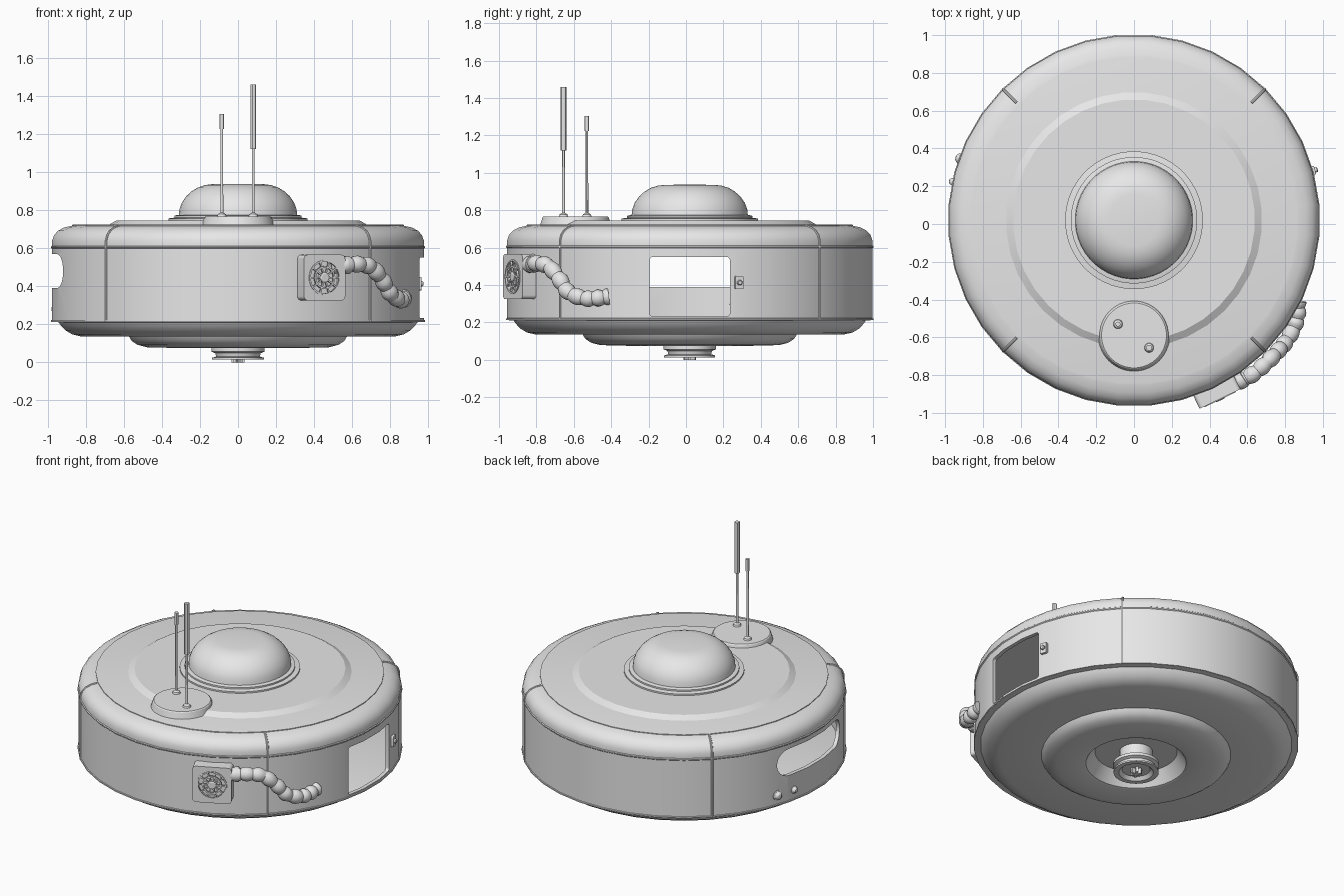
import bpy, bmesh
from math import sin, cos, pi, radians
from mathutils import Matrix, Vector

if "Cube" in bpy.data.objects:
    bpy.data.objects.remove(bpy.data.objects["Cube"])

CY = 0.02                     # the disc axis sits slightly behind the origin
R = 0.98                      # wall radius
parts = []

grey = bpy.data.materials.new("plain_grey")
grey.use_nodes = True
grey.diffuse_color = (0.8, 0.8, 0.8, 1)
grey.node_tree.nodes["Principled BSDF"].inputs["Base Color"].default_value = (0.8, 0.8, 0.8, 1)


def finish(name, bm, matrix=Matrix()):
    bmesh.ops.recalc_face_normals(bm, faces=bm.faces)
    bm.transform(matrix)
    mesh = bpy.data.meshes.new(name)
    bm.to_mesh(mesh)
    bm.free()
    mesh.materials.append(grey)
    obj = bpy.data.objects.new(name, mesh)
    bpy.context.collection.objects.link(obj)
    parts.append(obj)
    return obj


def lathe(name, profile, segs=36, matrix=Matrix.Translation((0, CY, 0)), closed=False):
    bm = bmesh.new()
    vs = [bm.verts.new((r, 0, z)) for r, z in profile]
    pairs = list(zip(vs, vs[1:])) + ([(vs[-1], vs[0])] if closed else [])
    edges = [bm.edges.new(p) for p in pairs]
    bmesh.ops.spin(bm, geom=vs + edges, cent=(0, 0, 0), axis=(0, 0, 1),
                   angle=2 * pi, steps=segs, use_duplicate=False)
    bmesh.ops.remove_doubles(bm, verts=bm.verts, dist=1e-5)
    return finish(name, bm, matrix @ Matrix.Rotation(pi / segs, 4, 'Z'))


def box(name, size, matrix, radius=0, axis=0):
    """Box whose edges along one axis are rounded."""
    bm = bmesh.new()
    bmesh.ops.create_cube(bm, size=1, matrix=Matrix.Diagonal((*size, 1)))
    if radius:
        along = [e for e in bm.edges
                 if abs((e.verts[0].co - e.verts[1].co)[axis]) > 1e-4]
        bmesh.ops.bevel(bm, geom=along, offset=radius, segments=6,
                        profile=0.5, affect='EDGES')
    return finish(name, bm, matrix)


def tube(name, points, radii, sides=12):
    """Sweep a circle along a path with a radius at each point."""
    bm = bmesh.new()
    rings = []
    for i, p in enumerate(points):
        d = (points[min(i + 1, len(points) - 1)] - points[max(i - 1, 0)]).normalized()
        out = Vector((p.x, p.y - CY, 0.3)).normalized()
        u = d.cross(out).normalized()
        v = d.cross(u)
        rings.append([bm.verts.new(p + radii[i] * (u * cos(a) + v * sin(a)))
                      for a in (2 * pi * k / sides for k in range(sides))])
    for a, b in zip(rings, rings[1:]):
        for k in range(sides):
            n = (k + 1) % sides
            bm.faces.new((a[k], a[n], b[n], b[k]))
    bm.faces.new(rings[0])
    bm.faces.new(rings[-1])
    return finish(name, bm)


def cut(target, cutter):
    mod = target.modifiers.new("cut", 'BOOLEAN')
    mod.operation, mod.solver, mod.object = 'DIFFERENCE', 'EXACT', cutter
    result = target.evaluated_get(bpy.context.evaluated_depsgraph_get())
    target.data = bpy.data.meshes.new_from_object(result)
    target.modifiers.clear()
    parts.remove(cutter)
    bpy.data.objects.remove(cutter)


def at(x, y, z):
    return Matrix.Translation((x, y, z))


def polar(deg, r, z):
    a = radians(deg)          # angle from the front towards +x
    return Vector((sin(a) * r, CY - cos(a) * r, z))


def mount(deg, r, z):
    """Frame on the wall with its -y axis pointing outwards."""
    return Matrix.Translation(polar(deg, r, z)) @ Matrix.Rotation(radians(deg), 4, 'Z')


OUT = Matrix.Rotation(pi / 2, 4, 'X')     # turns a lathe axis to point outwards

# Hollow wall with a square doorway on the left and a long slot on the right
wall = lathe("wall", [(R, .212), (R, .6), (.955, .6), (.955, .212)], closed=True)
cut(wall, box("door_cutter", (.5, .43, .318), at(1, CY, .391), .018))
cut(wall, box("slot_cutter", (.5, .66, .178), at(-1, CY, .479), .086))

# Upper shell, stepped roof and dome
lathe("upper_shell", [(0, .597), (R, .597), (.985, .602), (.985, .608), (.98, .612),
                      (.98, .64), (.97, .668), (.948, .692), (.915, .709), (.875, .717),
                      (.875, .722), (.865, .724), (0, .724)])
lathe("roof_step", [(.685, .72), (.64, .746), (0, .746)])
lathe("dome_base", [(.365, .74), (.365, .756), (.335, .76), (.335, .77), (.315, .775),
                    (0, .775)], 48)
lathe("dome", [(.312, .77), (.308, .805), (.295, .84), (.272, .873), (.242, .9),
               (.208, .92), (.172, .931), (.135, .936), (0, .937)], 48)

# Underside hull with a recessed well and hub
lathe("hull", [(0, .225), (.975, .225), (.985, .221), (.985, .213), (.945, .21), (.935, .195),
               (.91, .168), (.875, .147), (.83, .136), (.575, .136), (.56, .112),
               (.53, .092), (.48, .079), (.32, .075), (.305, .08), (.25, .16), (0, .16)], 36)
lathe("hub", [(0, .17), (.1, .17), (.1, .078), (.14, .075), (.14, .056), (.12, .048),
              (.115, .03), (.137, .024), (.137, .014), (.105, .014), (.085, .035), (0, .035)], 32)
for i in range(3):
    box("hub_cross", (.07, .014, .04), at(0, CY, .02) @ Matrix.Rotation(i * pi / 3, 4, 'Z'))

# Raised seams up the wall and over the shoulder
seam_profile = [(R, .215), (R, .64), (.97, .668), (.948, .692), (.915, .709), (.88, .717)]
for i in range(4):
    path = [polar(45 + 90 * i, r, z) for r, z in seam_profile]
    tube("seam", path, [.007] * len(path), 8)

# Antenna plinth and two antennas
lathe("antenna_plinth", [(.192, .715), (.178, .762), (.172, .767), (0, .767)], 36, at(0, -.59, 0))
for name, x, y, r, mid, top in (("short_antenna", -.085, -.53, .013, 1.225, 1.305),
                                ("tall_antenna", .08, -.655, .016, 1.12, 1.46)):
    lathe(name, [(.026, .765), (.022, .778), (.008, .786), (.007, mid), (r, mid),
                 (r, top), (0, top)], 12, at(x, y, 0))

# Fan housing with a round grille
fan = mount(25.7, 1.05, .445)
housing = box("fan_housing", (.24, .14, .24), fan @ at(0, .07, 0), .022, 1)
cut(housing, lathe("fan_cutter", [(0, -.03), (.088, -.03), (.088, .03), (0, .03)], 32, fan @ OUT))
for outer in (.092, .06):
    lathe("grille_ring", [(outer, -.008), (outer, .004), (outer - .009, .004),
                          (outer - .009, -.008)], 32, fan @ OUT, closed=True)
lathe("fan_hub", [(.026, -.03), (.026, .004), (.02, .008), (0, .008)], 20, fan @ OUT)
for i in range(10):
    spin = Matrix.Rotation(i * pi / 5, 4, 'Y')
    box("grille_spoke", (.07, .01, .008), fan @ spin @ at(.055, .002, 0))

# Ribbed hose from the fan to the wall (angle, radius, height)
knots = [Vector(k) for k in ((29, 1.0, .505), (33, 1.02, .51), (38, 1.03, .515), (43, 1.03, .498),
                             (47.5, 1.03, .43), (51, 1.03, .362), (56, 1.02, .33),
                             (60, 1.0, .33), (63.5, .97, .338))]
path = []
STEPS = 12
for i in range(len(knots) - 1):
    a, b = knots[i], knots[i + 1]
    before, after = knots[max(i - 1, 0)], knots[min(i + 2, len(knots) - 1)]
    for s in range(STEPS):
        t = s / STEPS
        path.append(polar(*(.5 * (2 * a + (b - before) * t
                                  + (2 * before - 5 * a + 4 * b - after) * t * t
                                  + (3 * a - before - 3 * b + after) * t ** 3))))
path.append(polar(*knots[-1]))
tube("hose", path, [.036 + .009 * abs(sin(i * pi / 9)) for i in range(len(path))], 16)
lathe("hose_collar", [(.047, -.012), (.047, .012), (.036, .016), (0, .016)], 20,
      mount(34, 1.02, .511) @ Matrix.Rotation(pi / 2, 4, 'Y'))

# Latch beside the doorway
latch = mount(105.5, .975, .413)
box("latch", (.045, .04, .07), latch, .006, 1)
lathe("latch_button", [(.014, 0), (.014, .03), (.01, .034), (0, .034)], 16, latch @ OUT)

# Two knobs below the slot
for deg, r in ((-109.5, .033), (-102, .024)):
    lathe("wall_knob", [(r, -.02), (r, .008), (r * .8, .012), (r * .7, .02), (r * .4, .028),
                        (0, .03)], 20, mount(deg, .972, .28) @ OUT)

# Smooth shading with sharp edges kept
bpy.ops.object.select_all(action='DESELECT')
for obj in parts:
    obj.select_set(True)
bpy.context.view_layer.objects.active = parts[0]
bpy.ops.object.shade_smooth_by_angle(angle=radians(30))
